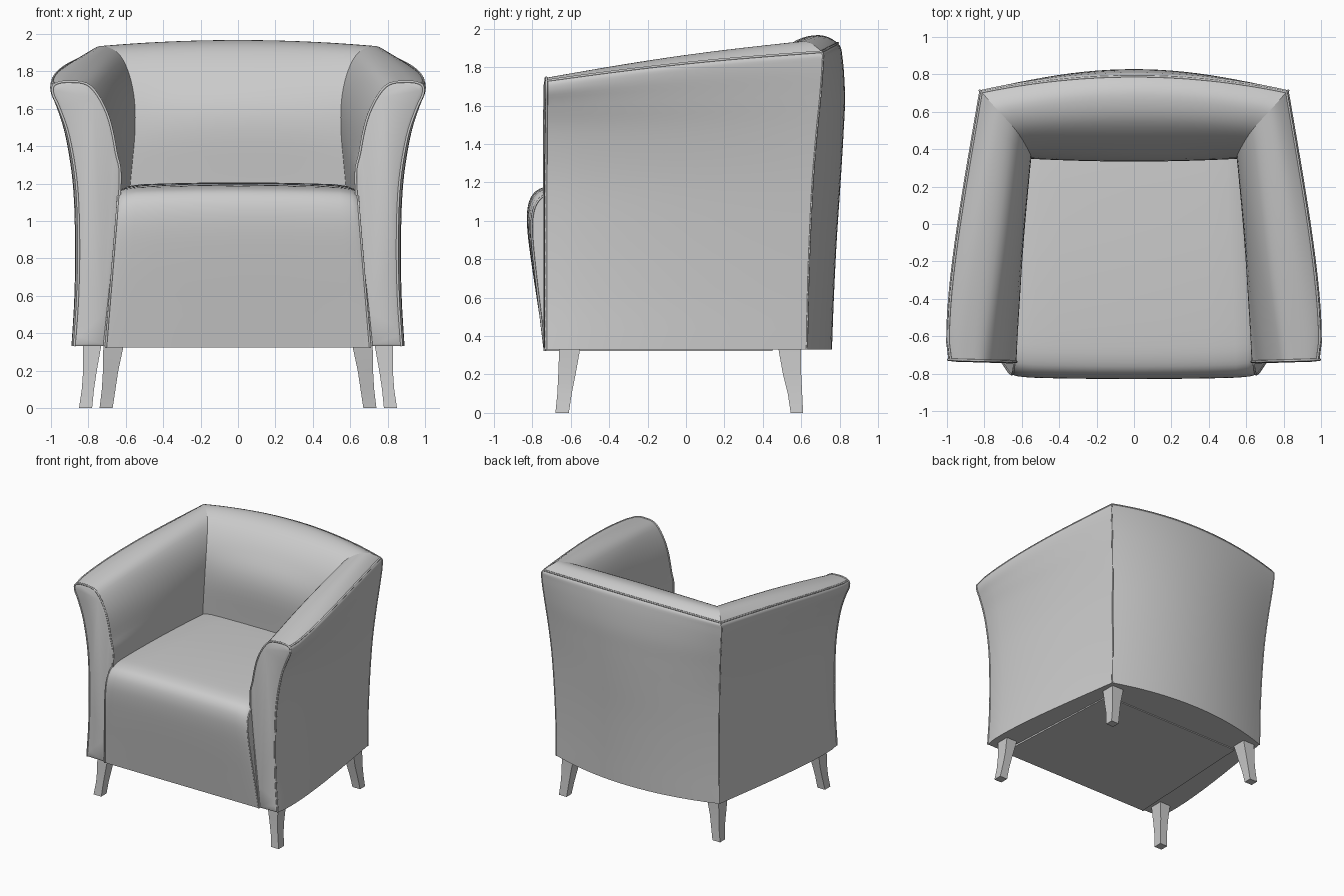
import bpy, bmesh, math
from mathutils import Vector

if "Cube" in bpy.data.objects:
    bpy.data.objects.remove(bpy.data.objects["Cube"])


def smooth_line(pts, n=5):
    """Catmull-Rom curve through the points."""
    p = [Vector(q) for q in pts]
    p = [2 * p[0] - p[1]] + p + [2 * p[-1] - p[-2]]
    out = []
    for i in range(1, len(p) - 2):
        a, b, c, d = p[i - 1:i + 3]
        for k in range(n):
            t = k / n
            out.append(0.5 * (2 * b + (c - a) * t + (2 * a - 5 * b + 4 * c - d) * t * t
                              + (3 * b - a - 3 * c + d) * t ** 3))
    return out + [p[-2]]


def loft(name, rows, cap_start=True, cap_end=True, inset=0, angle=40):
    """Skin closed cross-sections into one object."""
    bm = bmesh.new()
    v = [[bm.verts.new(q) for q in r] for r in rows]
    m = len(rows[0])
    for a, b in zip(v, v[1:]):
        for j in range(m):
            k = (j + 1) % m
            bm.faces.new((a[j], a[k], b[k], b[j]))
    first = bm.faces.new(v[0]) if cap_start else None
    if cap_end:
        bm.faces.new(v[-1])
    bmesh.ops.recalc_face_normals(bm, faces=bm.faces)
    if inset and first:
        bmesh.ops.inset_region(bm, faces=[first], thickness=0.02, depth=inset)
    me = bpy.data.meshes.new(name)
    bm.to_mesh(me)
    bm.free()
    ob = bpy.data.objects.new(name, me)
    bpy.context.collection.objects.link(ob)
    bpy.ops.object.select_all(action='DESELECT')
    ob.select_set(True)
    bpy.context.view_layer.objects.active = ob
    bpy.ops.object.shade_smooth_by_angle(angle=math.radians(angle))
    return ob


def piping(name, pts, r=0.007):
    cu = bpy.data.curves.new(name, 'CURVE')
    cu.dimensions = '3D'
    cu.bevel_depth = r
    cu.bevel_resolution = 1
    cu.use_fill_caps = True
    sp = cu.splines.new('POLY')
    sp.points.add(len(pts) - 1)
    for s, q in zip(sp.points, pts):
        s.co = (*q, 1)
    ob = bpy.data.objects.new(name, cu)
    bpy.context.collection.objects.link(ob)


def flip(pts, s):
    return [Vector((q[0] * s, q[1], q[2])) for q in pts]


# Upholstery sections, outer bottom -> rolled top -> inner bottom
SUB = 5
EDGE = 7 * SUB  # index of the piped top edge
front_xz = [(.875, .33), (.857, .6), (.852, .9), (.864, 1.2), (.905, 1.45), (.955, 1.6), (.99, 1.68),
            (.98, 1.73), (.90, 1.745), (.79, 1.72), (.70, 1.575), (.652, 1.37), (.632, 1.15), (.715, .33)]
corner = [(.75, .63, .33), (.75, .635, .6), (.757, .645, .9), (.77, .66, 1.2), (.79, .68, 1.45),
          (.81, .70, 1.65), (.826, .712, 1.82), (.815, .705, 1.88), (.735, .615, 1.935), (.63, .50, 1.885),
          (.565, .395, 1.72), (.55, .35, 1.5), (.58, .365, 1.15), (.65, .42, .33)]
centre_yz = [(.76, .33), (.77, .6), (.785, .9), (.805, 1.2), (.82, 1.45), (.828, 1.65), (.815, 1.85),
             (.79, 1.925), (.69, 1.967), (.55, 1.925), (.425, 1.78), (.337, 1.55), (.36, 1.15), (.42, .33)]
F = smooth_line([(x, -.725 - (1 - x) * .03, z) for x, z in front_xz], SUB)
C = smooth_line(corner, SUB)
M = smooth_line([(0, y, z) for y, z in centre_yz], SUB)

# Arms: front section to mitred back corner, outer side bulging
arm_rows = []
for i in range(17):
    t = i / 16
    row = []
    for j, (a, b) in enumerate(zip(F, C)):
        q = a.lerp(b, t)
        w = max(0, min(1, 1 - (j - EDGE) / (2 * SUB)))
        q.x += .041 * w * math.sin(math.pi * t ** .62)
        q.z += .015 * math.sin(math.pi * t) * max(0, min(1, (q.z - 1.6) / .15))
        row.append(q)
    arm_rows.append(row)

for s, side in ((1, "right"), (-1, "left")):
    loft(side + "_arm", [flip(r, s) for r in arm_rows], cap_end=False, inset=.01)
    piping(side + "_arm_front_piping", flip(F, s))
    piping(side + "_arm_top_piping", flip([r[EDGE] for r in arm_rows], s))
    piping(side + "_corner_piping", flip(C[:EDGE + 1], s), .005)

# Back: corner to corner through the bowed centre
back_rows = []
for i in range(25):
    f = -1 + i / 12
    back_rows.append([Vector((c.x * f, m.y + (c.y - m.y) * f * f, m.z + (c.z - m.z) * f * f))
                      for c, m in zip(C, M)])
loft("back", back_rows, cap_start=False, cap_end=False)
piping("back_top_piping", [r[EDGE] for r in back_rows])

# Seat: side profile swept across the width, crowned and tapered
seat_yz = [(-.735, .322), (-.77, .55), (-.805, .78), (-.826, .95), (-.826, 1.06), (-.80, 1.135),
           (-.74, 1.175), (-.60, 1.193), (-.2, 1.205), (.2, 1.203), (.45, 1.195)]
profile = smooth_line([(0, y, z) for y, z in seat_yz], 4) + [Vector((0, .45, .322))]
seat_rows = []
for f in (-1, -.985, -.95, -.85, -.65, -.35, 0, .35, .65, .85, .95, .985, 1):
    row = []
    for q in profile:
        half = .707 - .067 * (q.z - .322) / .85 - .06 * max(0, (q.y + .7) / 1.15)
        k = (q.z - .322) / .87
        drop = (.012 * f * f + .02 * abs(f) ** 20) * k
        row.append(Vector((f * half, q.y + (drop if q.y < -.5 else 0), q.z - drop)))
    seat_rows.append(row)
loft("seat", seat_rows, angle=50)
for r, side in ((seat_rows[0], "left"), (seat_rows[-1], "right")):
    piping(side + "_seat_piping", r[:30], .006)

# Legs: square, tapered and splayed; each level is z, x outer/inner, y outer/inner
front_leg = [(.34, .83, .73, -.66, -.55), (.2, .828, .755, -.665, -.575),
             (.1, .835, .77, -.67, -.595), (0, .85, .78, -.68, -.61)]
back_leg = [(.34, .72, .61, .60, .48), (.2, .722, .64, .60, .505),
            (.1, .728, .655, .605, .53), (0, .74, .67, .61, .545)]
for name, levels in (("front_leg", front_leg), ("back_leg", back_leg)):
    for s, side in ((1, "right"), (-1, "left")):
        rows = [flip([(xo, yo, z), (xi, yo, z), (xi, yi, z), (xo, yi, z)], s)
                for z, xo, xi, yo, yi in levels]
        loft(side + "_" + name, rows)
